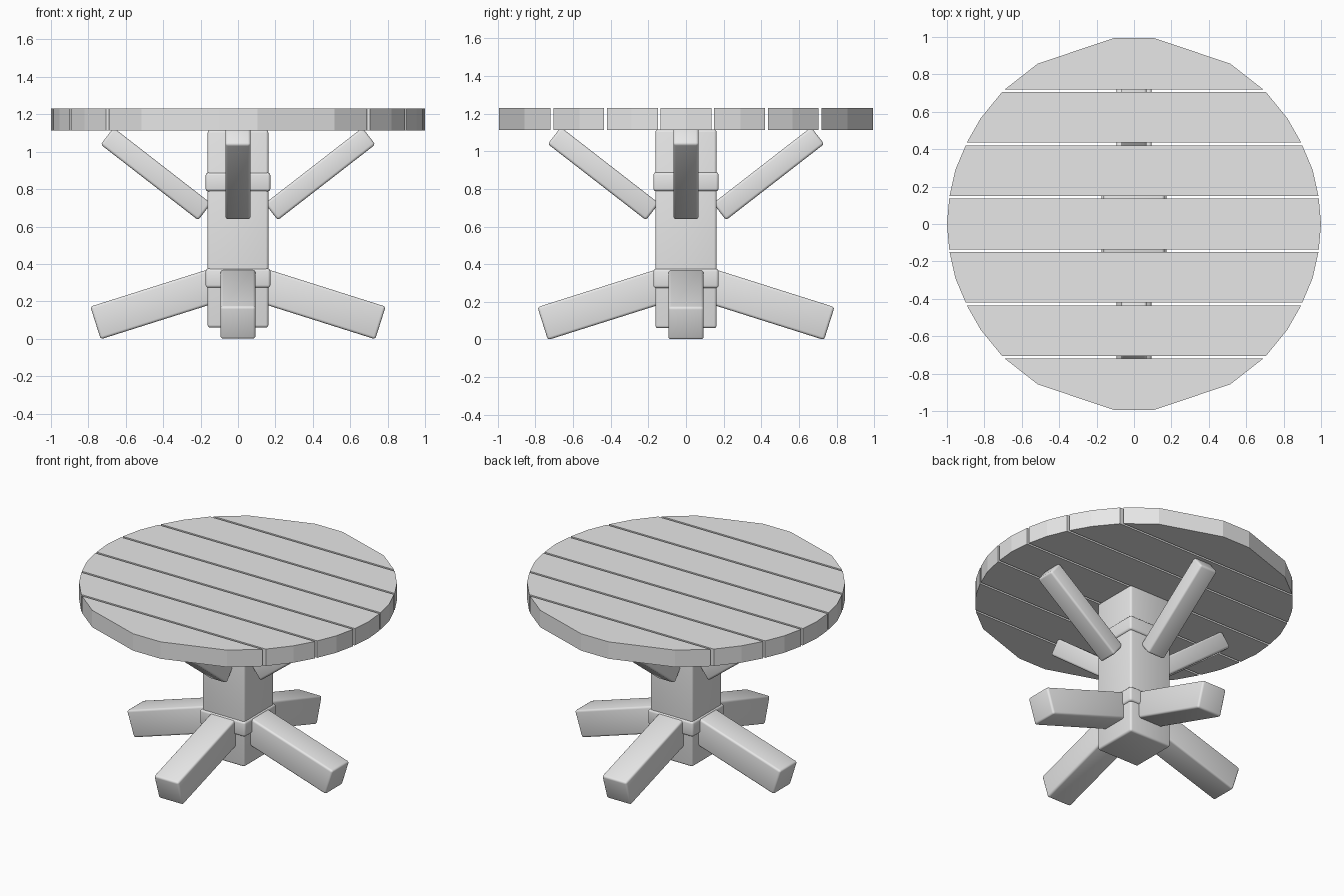
import bpy
import bmesh
from math import radians
from mathutils import Matrix, Vector

cube = bpy.data.objects.get("Cube")
if cube:
    bpy.data.objects.remove(cube, do_unlink=True)

grey = bpy.data.materials.new("plain_grey")
grey.use_nodes = True
grey.diffuse_color = (0.8, 0.8, 0.8, 1)
grey.node_tree.nodes["Principled BSDF"].inputs["Base Color"].default_value = (0.8, 0.8, 0.8, 1)


def add_object(name, bm):
    bmesh.ops.recalc_face_normals(bm, faces=bm.faces)
    mesh = bpy.data.meshes.new(name)
    bm.to_mesh(mesh)
    bm.free()
    mesh.materials.append(grey)
    obj = bpy.data.objects.new(name, mesh)
    bpy.context.collection.objects.link(obj)
    return obj


def beam(name, size, centre, turn=0, tilt=0, bevel=0.014):
    """Soft-edged timber, tilted about y and then turned about the post."""
    bm = bmesh.new()
    bmesh.ops.create_cube(bm, size=1)
    bmesh.ops.scale(bm, vec=size, verts=bm.verts)
    bmesh.ops.bevel(bm, geom=bm.edges[:], offset=bevel, segments=3,
                    profile=0.5, affect='EDGES')
    place = (Matrix.Rotation(radians(turn), 4, 'Z') @ Matrix.Translation(Vector(centre))
             @ Matrix.Rotation(radians(tilt), 4, 'Y'))
    bmesh.ops.transform(bm, matrix=place, verts=bm.verts)
    obj = add_object(name, bm)
    bpy.ops.object.select_all(action='DESELECT')
    obj.select_set(True)
    bpy.context.view_layer.objects.active = obj
    bpy.ops.object.shade_smooth_by_angle(angle=radians(40))
    return obj


def plank(name, right_side, bottom=1.113, top=1.23):
    """Board whose right-hand outline is mirrored across x."""
    outline = right_side + [(-x, y) for x, y in reversed(right_side)]
    bm = bmesh.new()
    face = bm.faces.new([bm.verts.new((x, y, bottom)) for x, y in outline])
    solid = bmesh.ops.extrude_face_region(bm, geom=[face])
    moved = [v for v in solid["geom"] if isinstance(v, bmesh.types.BMVert)]
    bmesh.ops.translate(bm, vec=(0, 0, top - bottom), verts=moved)
    return add_object(name, bm)


# Round tabletop of seven boards, each with a faceted outer end
plank("plank_centre", [(0.988, -0.135), (1.0, 0), (0.988, 0.135)])
edges = {
    "inner": [(0.986, 0.15), (0.955, 0.29), (0.9, 0.42)],
    "middle": [(0.894, 0.435), (0.82, 0.565), (0.706, 0.705)],
    "outer": [(0.69, 0.72), (0.515, 0.857), (0.105, 0.995)],
}
for label, edge in edges.items():
    plank("plank_back_" + label, edge)
    plank("plank_front_" + label, [(x, -y) for x, y in edge])

# Square post with two collars
beam("post", (0.325, 0.325, 1.055), (0, 0, 0.5875))
beam("upper_collar", (0.346, 0.346, 0.1), (0, 0, 0.838))
beam("lower_collar", (0.346, 0.346, 0.102), (0, 0, 0.324))

# Four sloping feet and four braces under the top
for side, turn in (("left", 0), ("back", 90), ("right", 180), ("front", 270)):
    beam(side + "_foot", (0.66, 0.187, 0.183), (0.447, 0, 0.184), turn, 17.55)
    beam(side + "_brace", (0.66, 0.134, 0.113), (0.439, 0, 0.881), turn, -37.8)
